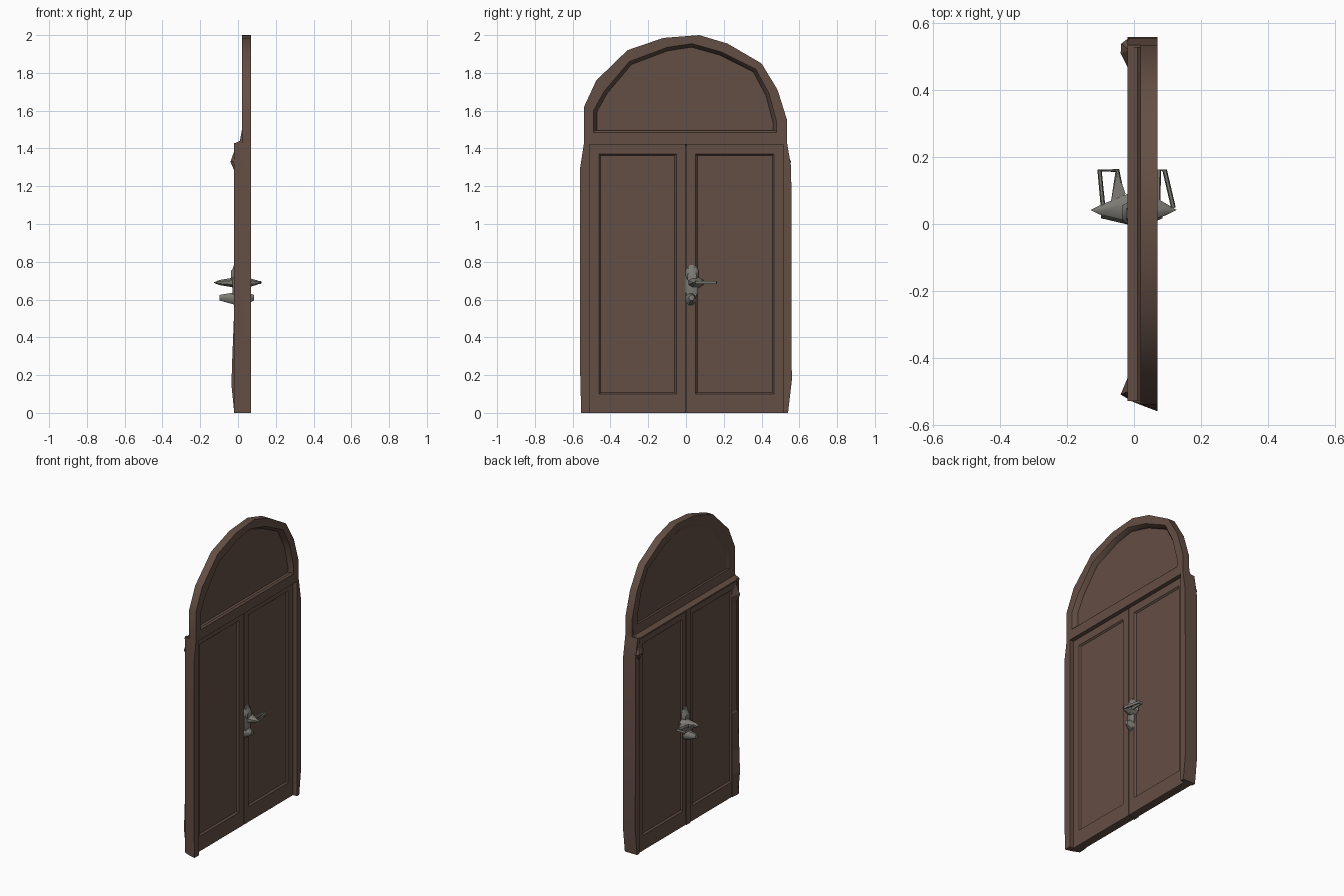
import bpy, bmesh, math
from mathutils import Vector

if "Cube" in bpy.data.objects:
    bpy.data.objects.remove(bpy.data.objects["Cube"])


def material(name, rgb):
    m = bpy.data.materials.new(name)
    m.diffuse_color = (*rgb, 1)
    m.use_nodes = True
    m.node_tree.nodes["Principled BSDF"].inputs["Base Color"].default_value = m.diffuse_color
    return m


WOOD = material("dark brown wood", (0.127, 0.077, 0.058))
METAL = material("grey metal", (0.20, 0.195, 0.175))


def finish(name, bm, mat, smooth=None):
    bmesh.ops.recalc_face_normals(bm, faces=bm.faces)
    me = bpy.data.meshes.new(name)
    bm.to_mesh(me)
    bm.free()
    me.materials.append(mat)
    ob = bpy.data.objects.new(name, me)
    bpy.context.collection.objects.link(ob)
    if smooth:
        bpy.ops.object.select_all(action='DESELECT')
        ob.select_set(True)
        bpy.context.view_layer.objects.active = ob
        bpy.ops.object.shade_smooth_by_angle(angle=math.radians(smooth))
    return ob


def loft(name, loops, mat, caps=True, closed=False, smooth=None):
    """Skin a list of equal-length loops of 3D points."""
    bm = bmesh.new()
    rings = [[bm.verts.new(p) for p in lp] for lp in loops]
    pairs = list(zip(rings, rings[1:])) + ([(rings[-1], rings[0])] if closed else [])
    n = len(rings[0])
    for a, b in pairs:
        for i in range(n):
            j = (i + 1) % n
            bm.faces.new((a[i], a[j], b[j], b[i]))
    if caps and not closed:
        bm.faces.new(rings[0])
        bm.faces.new(rings[-1])
    return finish(name, bm, mat, smooth)


def yz(points, x):
    return [(x, y, z) for y, z in points]


def xz(points, y):
    return [(x, y, z) for x, z in points]


def hull(name, points, mat, smooth=None):
    bm = bmesh.new()
    for p in points:
        bm.verts.new(p)
    res = bmesh.ops.convex_hull(bm, input=bm.verts)
    junk = [v for v in res["geom_interior"] if isinstance(v, bmesh.types.BMVert)]
    bmesh.ops.delete(bm, geom=junk, context='VERTS')
    return finish(name, bm, mat, smooth)


# side jambs, the near one slanted in plan
left = [(-0.555, 0), (-0.56, 0.2), (-0.56, 1.3), (-0.54, 1.43), (-0.51, 1.43), (-0.51, 0)]
left_in = [(max(y, -0.525), z) for y, z in left]
loft("left_jamb", [yz(left_in, -0.02), yz([(max(y, -0.545), z) for y, z in left], 0.03),
                   yz(left, 0.07)], WOOD, smooth=35)
right = [(0.515, 0), (0.54, 0), (0.56, 0.17), (0.557, 1.3), (0.535, 1.43), (0.515, 1.43)]
loft("right_jamb", [yz(right, -0.02), yz(right, 0.07)], WOOD, smooth=35)

# tapered lumps on the back of the jambs
hull("left_corner_lump", [(-0.04, -0.51, 1.33), (-0.015, -0.45, 1.33), (-0.015, -0.525, 1.33),
                          (-0.015, -0.5, 1.27), (-0.015, -0.5, 1.4)], WOOD)
hull("right_corner_lump", [(-0.04, 0.51, 1.33), (-0.038, 0.54, 1.33), (-0.015, 0.46, 1.33),
                           (-0.015, 0.557, 1.33), (-0.015, 0.52, 1.27), (-0.015, 0.52, 1.4)], WOOD)
foot = [(-0.012, 0), (-0.02, 0), (-0.035, 0.15), (-0.03, 0.3), (-0.02, 0.55), (-0.012, 0.56)]
loft("left_foot_swell", [xz(foot, -0.515), xz([(max(x, -0.015), z) for x, z in foot], -0.46)], WOOD)

# transom between doors and arch
transom = [(0.07, 1.42), (0.07, 1.485), (0.06, 1.495), (0.02, 1.495), (0.01, 1.44), (-0.02, 1.425),
           (-0.02, 1.415), (0.0, 1.42)]
loft("transom", [xz(transom, -0.53), xz(transom, 0.53)], WOOD)

# arch rim with a sloping inner reveal, open for the thin panel
outer = [(-0.54, 1.43), (-0.54, 1.62), (-0.475, 1.76), (-0.31, 1.92), (-0.12, 1.985), (0.07, 2.0),
         (0.22, 1.955), (0.40, 1.85), (0.485, 1.71), (0.535, 1.55), (0.535, 1.43)]
inner = [(-0.49, 1.48), (-0.49, 1.60), (-0.435, 1.70), (-0.30, 1.86), (-0.10, 1.935), (0.03, 1.955),
         (0.19, 1.91), (0.37, 1.82), (0.44, 1.69), (0.48, 1.54), (0.48, 1.48)]
deep = [(y * 0.96, 1.48 + (z - 1.48) * 0.96) for y, z in inner]
loft("arch_rim", [yz(outer, 0.02), yz(outer, 0.07), yz(inner, 0.07), yz(deep, 0.042),
                  yz(deep, 0.033), yz(inner, 0.02)], WOOD, closed=True, smooth=35)
loft("arch_panel", [yz(deep, 0.033), yz(deep, 0.042)], WOOD)


# door leaves: set back on one face, sunk panels on both
def leaf(name, y0, y1):
    bm = bmesh.new()
    bmesh.ops.create_cube(bm, size=1)
    for v in bm.verts:
        v.co = (0.042 if v.co.x > 0 else -0.012, y1 if v.co.y > 0 else y0, 1.42 if v.co.z > 0 else 0)
    bm.normal_update()
    for f in [f for f in bm.faces if abs(f.normal.x) > 0.9]:
        bmesh.ops.inset_region(bm, faces=[f], thickness=0.07)
        for v in f.verts:                       # taller bottom rail
            if v.co.z < 0.2:
                v.co.z = 0.1
        bmesh.ops.inset_region(bm, faces=[f], thickness=0.012, depth=-0.01)
    return finish(name, bm, WOOD)


leaf("left_leaf", -0.51, -0.002)
leaf("right_leaf", 0.002, 0.515)
cover = [(-0.02, 0), (0.02, 0), (0.02, 1.415), (-0.02, 1.415)]
loft("meeting_strip", [yz(cover, -0.018), yz(cover, -0.010)], WOOD)


# handle hardware on both faces
def bar(name, path, r):
    loops = []
    pts = [Vector(p) for p in path]
    for i, p in enumerate(pts):
        d = (pts[min(i + 1, len(pts) - 1)] - pts[max(i - 1, 0)]).normalized()
        side = d.cross(Vector((0, 0, 1))).normalized()
        loops.append([p + side * r * math.cos(k * math.tau / 6)
                      + Vector((0, 0, 1)) * r * 1.4 * math.sin(k * math.tau / 6) for k in range(6)])
    return loft(name, loops, METAL, smooth=50)


def oval(x, y, z, ry, rz, n=8):
    return [(x, y + ry * math.cos((k + .5) * math.tau / n), z + rz * math.sin((k + .5) * math.tau / n))
            for k in range(n)]


for side, s, skin, tip, key in (("right", 1, 0.042, 0.128, 0.085), ("left", -1, -0.014, -0.13, -0.098)):
    loft(side + "_handle_plate", [oval(skin, 0.03, 0.68, 0.034, 0.112),
                                  oval(skin + s * 0.008, 0.03, 0.68, 0.034, 0.11),
                                  oval(skin + s * 0.016, 0.03, 0.68, 0.022, 0.085)], METAL, smooth=40)
    hull(side + "_handle_rose", oval(skin, 0.032, 0.735, 0.038, 0.05)
         + oval(skin + s * 0.022, 0.032, 0.72, 0.025, 0.035), METAL, 40)
    hull(side + "_handle_stem", oval(skin, 0.05, 0.69, 0.046, 0.03)
         + oval(tip - s * 0.03, 0.042, 0.69, 0.016, 0.014) + [(tip, 0.042, 0.69)], METAL, 40)
    hull(side + "_lock_knob", oval(skin, 0.025, 0.605, 0.03, 0.036)
         + oval(key, 0.03, 0.61, 0.014, 0.016), METAL, 40)
    lever = ([(0.118, 0.048, 0.69), (0.092, 0.16, 0.69), (0.074, 0.162, 0.69), (0.072, 0.06, 0.69)] if s > 0 else
             [(-0.092, 0.045, 0.69), (-0.103, 0.16, 0.69), (-0.05, 0.16, 0.69), (-0.032, 0.07, 0.69)])
    bar(side + "_lever", lever, 0.007)
# broad web joining the back lever to its stem
hull("left_lever_web", [(-0.055, 0.16, 0.685), (-0.05, 0.16, 0.697), (-0.07, 0.06, 0.68), (-0.07, 0.06, 0.70),
                        (-0.025, 0.09, 0.68), (-0.025, 0.09, 0.70)], METAL)
